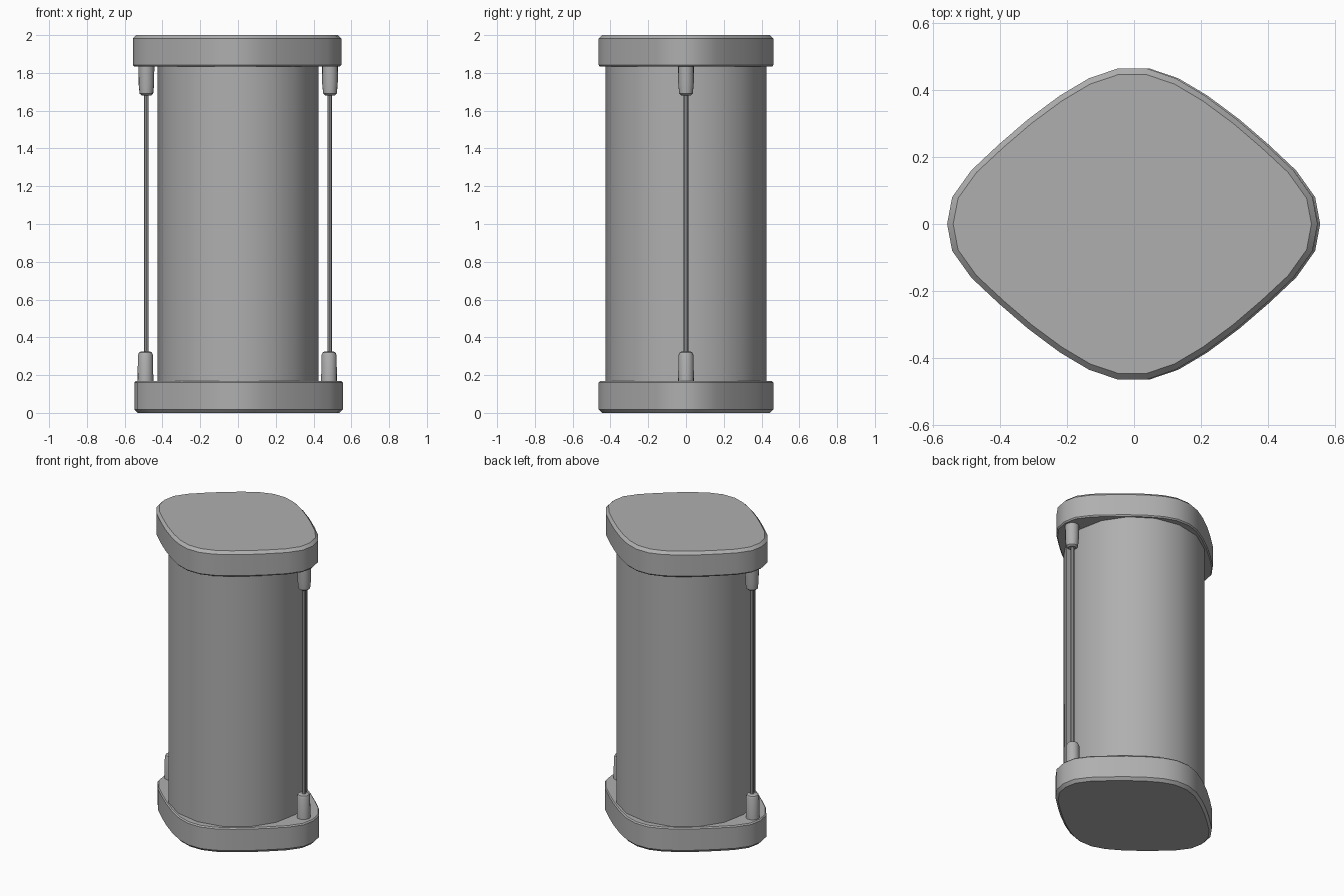
import bpy, bmesh, math

if "Cube" in bpy.data.objects:
    bpy.data.objects.remove(bpy.data.objects["Cube"])

# quarter outline of the rounded-diamond end cap
QUARTER = [(0.552, 0.0), (0.537, 0.08), (0.48, 0.16), (0.398, 0.237), (0.311, 0.312),
           (0.217, 0.382), (0.13, 0.434), (0.045, 0.463)]
right = [(x, -y) for x, y in QUARTER[:0:-1]] + QUARTER
OUTLINE = right + [(-x, y) for x, y in reversed(right)]

# mid-grey finish
grey = bpy.data.materials.new("mid_grey")
grey.diffuse_color = (0.43, 0.43, 0.43, 1)
grey.use_nodes = True
grey.node_tree.nodes["Principled BSDF"].inputs["Base Color"].default_value = grey.diffuse_color


def loft(name, rings, angle=30):
    """Skin a list of 3D rings and close both ends."""
    bm = bmesh.new()
    vs = [[bm.verts.new(p) for p in r] for r in rings]
    n = len(vs[0])
    for a, b in zip(vs, vs[1:]):
        for i in range(n):
            j = (i + 1) % n
            bm.faces.new((a[i], a[j], b[j], b[i]))
    bm.faces.new(vs[0])
    bm.faces.new(vs[-1])
    bmesh.ops.recalc_face_normals(bm, faces=bm.faces)
    me = bpy.data.meshes.new(name)
    bm.to_mesh(me)
    bm.free()
    me.materials.append(grey)
    ob = bpy.data.objects.new(name, me)
    bpy.context.collection.objects.link(ob)
    bpy.ops.object.select_all(action='DESELECT')
    ob.select_set(True)
    bpy.context.view_layer.objects.active = ob
    bpy.ops.object.shade_smooth_by_angle(angle=math.radians(angle))
    return ob


def turned(name, x, profile, n):
    """Round part at (x, 0) from a (radius, z) profile."""
    return loft(name, [[(x + r * math.cos(2 * math.pi * i / n), r * math.sin(2 * math.pi * i / n), z)
                        for i in range(n)] for r, z in profile])


def cap(name, dx, profile):
    """End cap from an (inset, z) profile."""
    rings = []
    for d, z in profile:
        rings.append([(dx + x * (1 - d / 0.55), y * (1 - d / 0.46), z) for x, y in OUTLINE])
    return loft(name, rings)


# end caps, chamfered
cap("bottom_cap", 0.003, [(0.018, 0), (0, 0.018), (0, 0.16), (0.007, 0.168)])
cap("top_cap", -0.005, [(0.007, 1.834), (0, 1.842), (0, 1.982), (0.018, 2.0)])

# main tube
turned("tube", 0, [(0.425, 0.15), (0.425, 1.85)], 16)

# side rods and their sockets
for side, s, xb, xt in (("left", -1, -0.49, -0.485), ("right", 1, 0.482, 0.487)):
    turned(side + "_rod", s * 0.485, [(0.012, 0.3), (0.012, 1.7)], 8)
    turned(side + "_lower_socket", xb, [(0.042, 0.15), (0.04, 0.305), (0.034, 0.32), (0.025, 0.324)], 16)
    turned(side + "_upper_socket", xt, [(0.042, 1.85), (0.041, 1.74), (0.036, 1.69), (0.025, 1.681)], 16)
